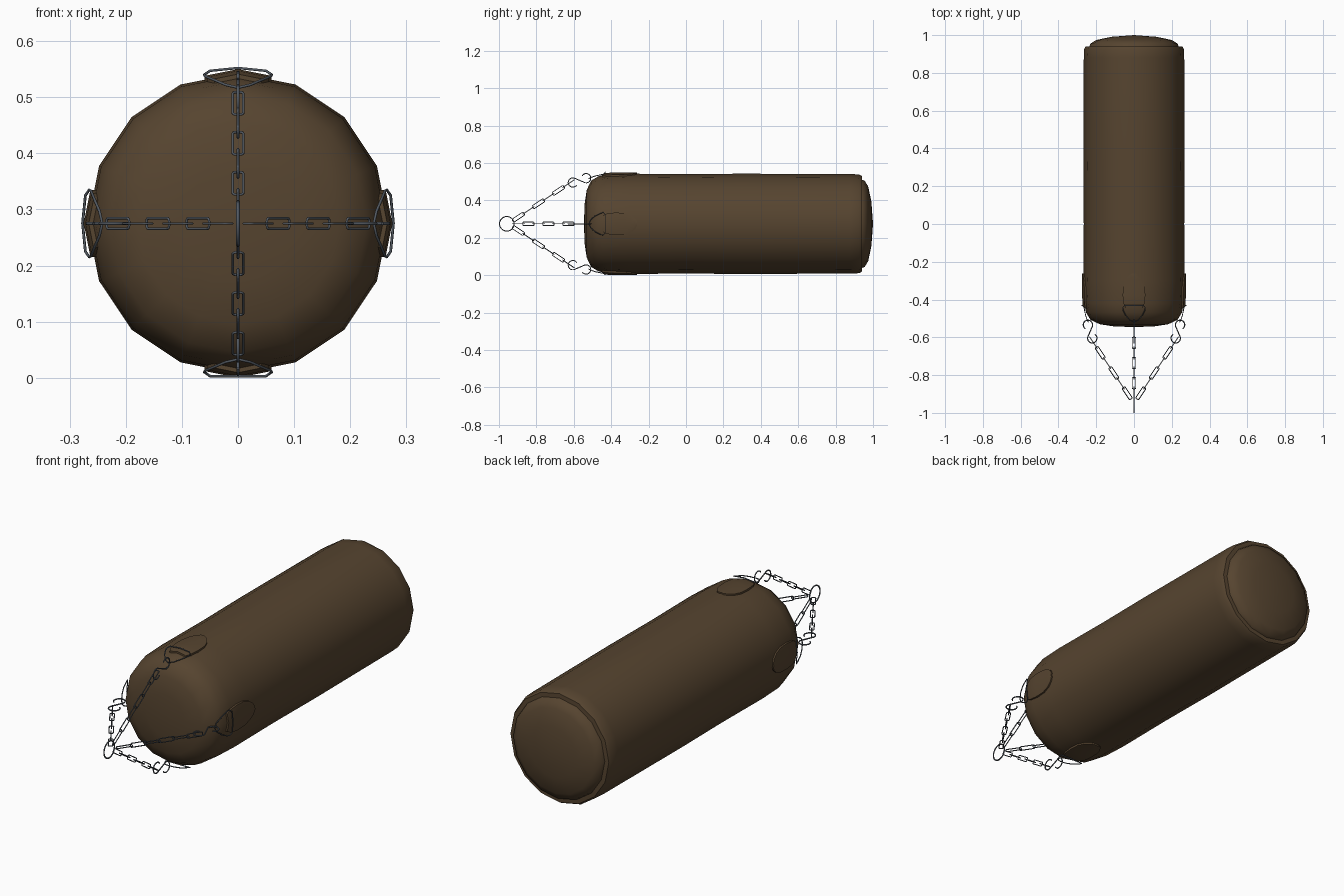
import bpy, bmesh, math
from mathutils import Vector

if "Cube" in bpy.data.objects:
    bpy.data.objects.remove(bpy.data.objects["Cube"])

CZ = 0.275      # height of the bag axis
SIDES = 16


def material(name, rgb):
    m = bpy.data.materials.new(name)
    m.diffuse_color = (*rgb, 1)
    m.use_nodes = True
    m.node_tree.nodes["Principled BSDF"].inputs["Base Color"].default_value = m.diffuse_color
    return m


LEATHER = material("brown leather", (0.093, 0.058, 0.029))
STEEL = material("dark steel", (0.085, 0.10, 0.12))


def place(k, r, y, t):
    """Point at radius r, depth y, sideways offset t, on quarter k around the axis."""
    a = k * math.pi / 2
    return Vector((r * math.cos(a) - t * math.sin(a), y,
                   CZ + r * math.sin(a) + t * math.cos(a)))


def finish(bm, name, mat, angle):
    bmesh.ops.recalc_face_normals(bm, faces=bm.faces)
    me = bpy.data.meshes.new(name)
    bm.to_mesh(me)
    bm.free()
    ob = bpy.data.objects.new(name, me)
    bpy.context.collection.objects.link(ob)
    me.materials.append(mat)
    select(ob)
    bpy.ops.object.shade_smooth_by_angle(angle=math.radians(angle))
    return ob


def select(ob):
    bpy.ops.object.select_all(action='DESELECT')
    ob.select_set(True)
    bpy.context.view_layer.objects.active = ob


def wires(name, paths, radius):
    """Round wire along each (points, closed) path, turned into a mesh."""
    cu = bpy.data.curves.new(name, 'CURVE')
    cu.dimensions = '3D'
    cu.bevel_depth = radius
    cu.bevel_resolution = 1
    cu.use_fill_caps = True
    for pts, closed in paths:
        sp = cu.splines.new('POLY')
        sp.points.add(len(pts) - 1)
        for p, co in zip(sp.points, pts):
            p.co = (*co, 1)
        sp.use_cyclic_u = closed
    cu.materials.append(STEEL)
    ob = bpy.data.objects.new(name, cu)
    bpy.context.collection.objects.link(ob)
    select(ob)
    bpy.ops.object.convert(target='MESH')
    bpy.ops.object.shade_smooth_by_angle(angle=math.radians(70))


# Bag body: lathed profile (radius, y) with a stepped, domed lid at the back
profile = [(0.10, -0.543), (0.18, -0.531), (0.23, -0.508), (0.254, -0.468),
           (0.264, -0.42), (0.268, -0.30), (0.266, 0.0), (0.268, 0.30),
           (0.266, 0.88), (0.264, 0.925), (0.256, 0.94), (0.236, 0.941),
           (0.231, 0.955), (0.20, 0.974), (0.12, 0.991)]
bm = bmesh.new()
rings = []
for r, y in profile:
    rings.append([bm.verts.new((r * math.cos(2 * math.pi * i / SIDES), y,
                                CZ + r * math.sin(2 * math.pi * i / SIDES)))
                  for i in range(SIDES)])
front = bm.verts.new((0, -0.545, CZ))
back = bm.verts.new((0, 1.0, CZ))
for i in range(SIDES):
    j = (i + 1) % SIDES
    for a, b in zip(rings, rings[1:]):
        bm.faces.new((a[i], a[j], b[j], b[i]))
    bm.faces.new((front, rings[0][j], rings[0][i]))
    bm.faces.new((back, rings[-1][i], rings[-1][j]))
finish(bm, "bag_body", LEATHER, 50)

# Rounded leather tabs that hold the triangle rings: (y, half width, radius)
tab_rows = [(-0.448, 0.042, 0.266), (-0.425, 0.054, 0.272), (-0.38, 0.060, 0.275),
            (-0.33, 0.058, 0.275), (-0.295, 0.046, 0.275), (-0.272, 0.028, 0.275),
            (-0.262, 0.010, 0.274)]
for k in range(4):
    bm = bmesh.new()
    grid = []
    for y, w, r in tab_rows:
        side = r - 0.2 * w
        grid.append([bm.verts.new(place(k, *p)) for p in
                     ((side - 0.011, y, -w), (side, y, -w), (r, y, 0),
                      (side, y, w), (side - 0.011, y, w), (r - 0.012, y, 0))])
    for a, b in zip(grid, grid[1:]):
        for i in range(6):
            j = (i + 1) % 6
            bm.faces.new((a[i], a[j], b[j], b[i]))
    bm.faces.new(grid[0])
    bm.faces.new(grid[-1][::-1])
    finish(bm, f"strap_tab_{k + 1}", LEATHER, 40)

# Triangle ring, S hook and chain on each of the four sides
START, END = Vector((0.232, -0.602)), Vector((0.018, -0.923))   # chain line (r, y)
DIR = (END - START).normalized()
NLINKS = 6
HOOK_A, HOOK_B, HOOK_R = Vector((0.244, -0.534)), Vector((0.221, -0.605)), 0.025
for k in range(4):
    # triangle ring with a rounded nose
    half = [(0.272, -0.432, 0.050), (0.265, -0.442, 0.060), (0.262, -0.455, 0.058),
            (0.256, -0.485, 0.043), (0.247, -0.510, 0.022)]
    pts = half + [(0.242, -0.520, 0)] + [(r, y, -t) for r, y, t in reversed(half)]
    pts.append((0.277 if k != 3 else 0.272, -0.432, 0))
    wires(f"triangle_ring_{k + 1}", [([place(k, *p) for p in pts], True)], 0.0025)

    # S hook: two opposite open arcs
    u = (HOOK_B - HOOK_A).normalized()
    n = Vector((-u.y, u.x))
    pts = []
    for c, a0, a1 in ((HOOK_A, 50, 300), (HOOK_B, 120, -130)):
        for i in range(13):
            a = math.radians(a0 + (a1 - a0) * i / 12)
            q = c + HOOK_R * (math.cos(a) * u + math.sin(a) * n)
            pts.append(place(k, q.x, q.y, 0))
    wires(f"s_hook_{k + 1}", [(pts, False)], 0.003)

    # chain links, alternately flat and on edge
    step = (END - START) / NLINKS
    norm = Vector((-DIR.y, DIR.x))
    paths = []
    for i in range(NLINKS):
        c = START + step * (i + 0.5)
        hl, hw, cr = step.length / 2 + 0.004, 0.0095, 0.006
        outline = []
        for sx, sy, a0 in ((1, 1, 0), (-1, 1, 90), (-1, -1, 180), (1, -1, 270)):
            for s in range(4):
                a = math.radians(a0 + 30 * s)
                outline.append((sx * (hl - cr) + cr * math.cos(a),
                                sy * (hw - cr) + cr * math.sin(a)))
        pts = []
        for l, w in outline:
            q = c + DIR * l
            if i % 2 == 0:
                pts.append(place(k, q.x, q.y, w))
            else:
                q = q + norm * w
                pts.append(place(k, q.x, q.y, 0))
        paths.append((pts, True))
    wires(f"chain_{k + 1}", paths, 0.0024)

# Hanging ring that gathers the four chains
ring = [(0, -0.958 + 0.039 * math.cos(2 * math.pi * i / 28),
         CZ + 0.039 * math.sin(2 * math.pi * i / 28)) for i in range(28)]
wires("hanging_ring", [(ring, True)], 0.0032)
